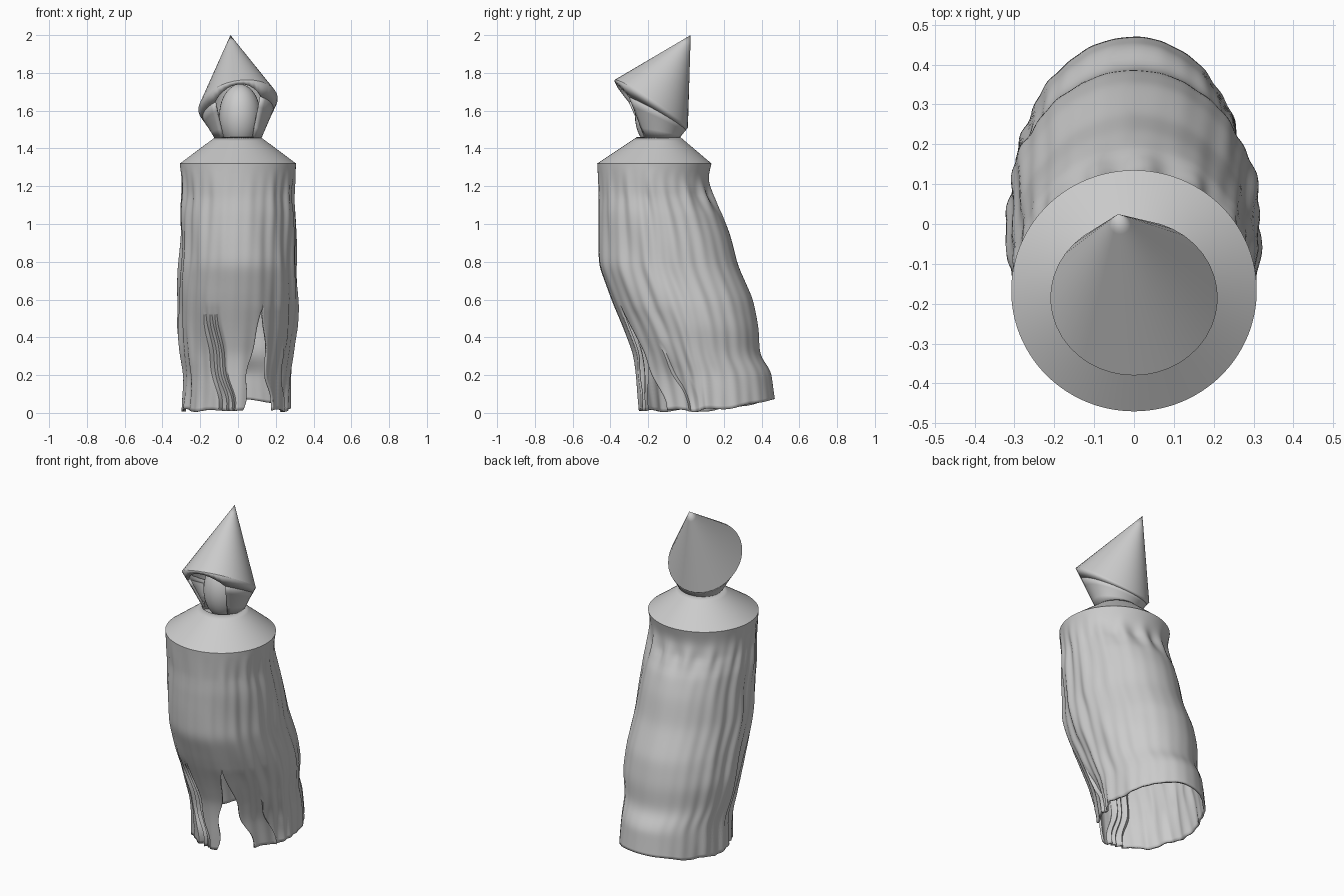
import bpy, bmesh, math
from math import sin, cos, pi
from mathutils import Vector

if "Cube" in bpy.data.objects:
    bpy.data.objects.remove(bpy.data.objects["Cube"])

grey = bpy.data.materials.new("plain grey")
grey.use_nodes = True
GREY = (0.6, 0.6, 0.6, 1)
grey.diffuse_color = GREY
grey.node_tree.nodes["Principled BSDF"].inputs["Base Color"].default_value = GREY


def clamp(v):
    return max(0.0, min(1.0, v))


def finish(name, bm, thickness=0, angle=35):
    mesh = bpy.data.meshes.new(name)
    bm.to_mesh(mesh)
    bm.free()
    ob = bpy.data.objects.new(name, mesh)
    bpy.context.collection.objects.link(ob)
    mesh.materials.append(grey)
    if thickness:
        mod = ob.modifiers.new("cloth thickness", "SOLIDIFY")
        mod.thickness = thickness
        mod.offset = -1
    bpy.ops.object.select_all(action="DESELECT")
    ob.select_set(True)
    bpy.context.view_layer.objects.active = ob
    bpy.ops.object.shade_smooth_by_angle(angle=math.radians(angle))


def loft(rows, keep=lambda j: True):
    """Skin rows of points, top row first; coincident edges are welded."""
    bm = bmesh.new()
    grid = [[bm.verts.new(p) for p in row] for row in rows]
    for i in range(len(grid) - 1):
        for j in range(len(grid[0]) - 1):
            if keep(j):
                bm.faces.new((grid[i][j], grid[i + 1][j],
                              grid[i + 1][j + 1], grid[i][j + 1]))
    bmesh.ops.remove_doubles(bm, verts=bm.verts, dist=0.0004)
    loose = [v for v in bm.verts if not v.link_faces]
    bmesh.ops.delete(bm, geom=loose, context="VERTS")
    return bm


# Cloak profile: height, front y, back y, half width
PROFILE = [
    (1.46, -0.26, -0.03, 0.12), (1.32, -0.47, 0.135, 0.308),
    (1.24, -0.465, 0.115, 0.30), (1.13, -0.46, 0.14, 0.295),
    (1.08, -0.465, 0.18, 0.302), (0.94, -0.465, 0.235, 0.302),
    (0.78, -0.46, 0.275, 0.308), (0.6, -0.395, 0.355, 0.315),
    (0.45, -0.33, 0.385, 0.318), (0.31, -0.28, 0.39, 0.30),
    (0.2, -0.265, 0.45, 0.285), (0.0, -0.25, 0.47, 0.295),
]
# Angular distance from the slit's edge, above the slit and at the hem;
# the columns gather into overlapping folds on the way down
UPPER = [0, 0.8, 0.9, 1.0, 2.5, 2 * pi]
HEM = [0, 0.18, 0.3, 0.42, 2.4, 2 * pi - 0.63]
COLUMNS = 220


def gathered(d, k):
    for i in range(len(UPPER) - 1):
        if d <= UPPER[i + 1] + 0.001:
            t = (d - UPPER[i]) / (UPPER[i + 1] - UPPER[i])
            low = HEM[i] + (HEM[i + 1] - HEM[i]) * t
            return d + (low - d) * k


def cloak_point(z, front, back, half, u):
    # The sheet runs once round from one edge of the front slit to the other
    k = clamp((0.56 - z) / 0.56)
    d = 2 * pi * (1 - u)
    a = 2 * pi + 0.44 - 0.34 * k ** 0.7 + 0.05 * sin(22 * z) * k - gathered(d, k)
    if a > pi:
        a -= 2 * pi
    # Long soft folds, strongest at the sides, fading towards the back
    loose = clamp((1.3 - z) / 0.15)
    side = (0.15 + 0.85 * sin(a) ** 2) * (0.65 + 0.35 * cos(a))
    fold = loose * side * (0.008 * sin(13 * a + 5 * z)
                           + 0.006 * sin(29 * a - 4 * z)
                           + 0.004 * sin(17 * z + 3 * a))
    # Gathered cloth below the shoulders at the back
    gather = math.exp(-((z - 1.16) / 0.08) ** 2)
    fold += 0.011 * gather * sin(15 * a) * max(0, -cos(a)) * loose
    # Sharp overlapping folds beside the slit
    depth = clamp((0.58 - z) / 0.15)
    for ridge in UPPER[1:4]:
        s = (ridge - d) / 0.1
        if 0 < s < 1:
            fold -= 0.025 * depth * (1 - s)
    s = (2 * pi * u - 0.45) / 0.3
    if 0 < s < 1:
        fold -= 0.025 * clamp((0.38 - z) / 0.15) * (1 - s)
    x = (half + fold) * sin(a)
    y = (front + back) / 2 - ((back - front) / 2 + fold) * cos(a)
    if x > 0:
        y += 0.3 * x * k * clamp(cos(a) * 2)
        x *= 1 - 0.07 * k
    hem = 0.012 + 0.012 * sin(9 * a) * side + 0.28 * max(0, y) ** 2
    return Vector((x, y, z + hem * clamp((0.3 - z) / 0.3)))


sections = []
for top, low in zip(PROFILE, PROFILE[1:]):
    steps = max(2, round((top[0] - low[0]) / 0.02))
    for s in range(steps):
        sections.append([p + (q - p) * s / steps for p, q in zip(top, low)])
sections.append(list(PROFILE[-1]))
# Soften the profile below the shoulder crease
for repeat in range(4):
    before = [list(s) for s in sections]
    for i in range(1, len(sections) - 1):
        if before[i][0] < 1.31:
            for c in (1, 2, 3):
                sections[i][c] = (before[i - 1][c] + 2 * before[i][c]
                                  + before[i + 1][c]) / 4
finish("cloak", loft([[cloak_point(*s, j / COLUMNS) for j in range(COLUMNS + 1)]
                      for s in sections]), 0.012)

# Hood: tilted cone, narrowing below its rim to the neck, open at the front
SIDES = 40
HALF_OPENING = 0.72
# Spread the columns so that two of them lie on the edges of the opening
angles = [-pi + (pi - HALF_OPENING) * j / 15 for j in range(15)]
angles += [-HALF_OPENING + 2 * HALF_OPENING * j / 10 for j in range(10)]
angles += [HALF_OPENING + (pi - HALF_OPENING) * j / 15 for j in range(16)]
apex, rim, arch, neck = [], [], [], []
for a in angles:
    x = 0.21 * sin(a)
    edge = Vector((x, -0.185 - 0.195 * cos(a), 1.635 + 0.125 * cos(a) + 0.14 * x))
    base = Vector((0.125 * sin(a), -0.14 - 0.105 * cos(a), 1.455))
    apex.append(Vector((-0.04, 0.025, 2.0)))
    rim.append(edge)
    arch.append(edge.lerp(base, 0.07 + 0.19 * min(1, (a / HALF_OPENING) ** 2)))
    neck.append(base)


def between(first, last, steps):
    return [[p.lerp(q, s / steps) for p, q in zip(first, last)]
            for s in range(steps + 1)]


finish("hood_cone", loft(between(apex, rim, 8)))
finish("hood_brow", loft([rim, arch]), 0.012)
finish("hood_sides", loft(between(arch, neck, 4), lambda j: not 15 <= j < 25), 0.014)

# Blank face inside the hood
bm = bmesh.new()
bmesh.ops.create_uvsphere(bm, u_segments=32, v_segments=20, radius=1)
for v in bm.verts:
    v.co = Vector((0.01 + 0.11 * v.co.x, -0.15 + 0.12 * v.co.y, 1.57 + 0.17 * v.co.z))
finish("face", bm)
